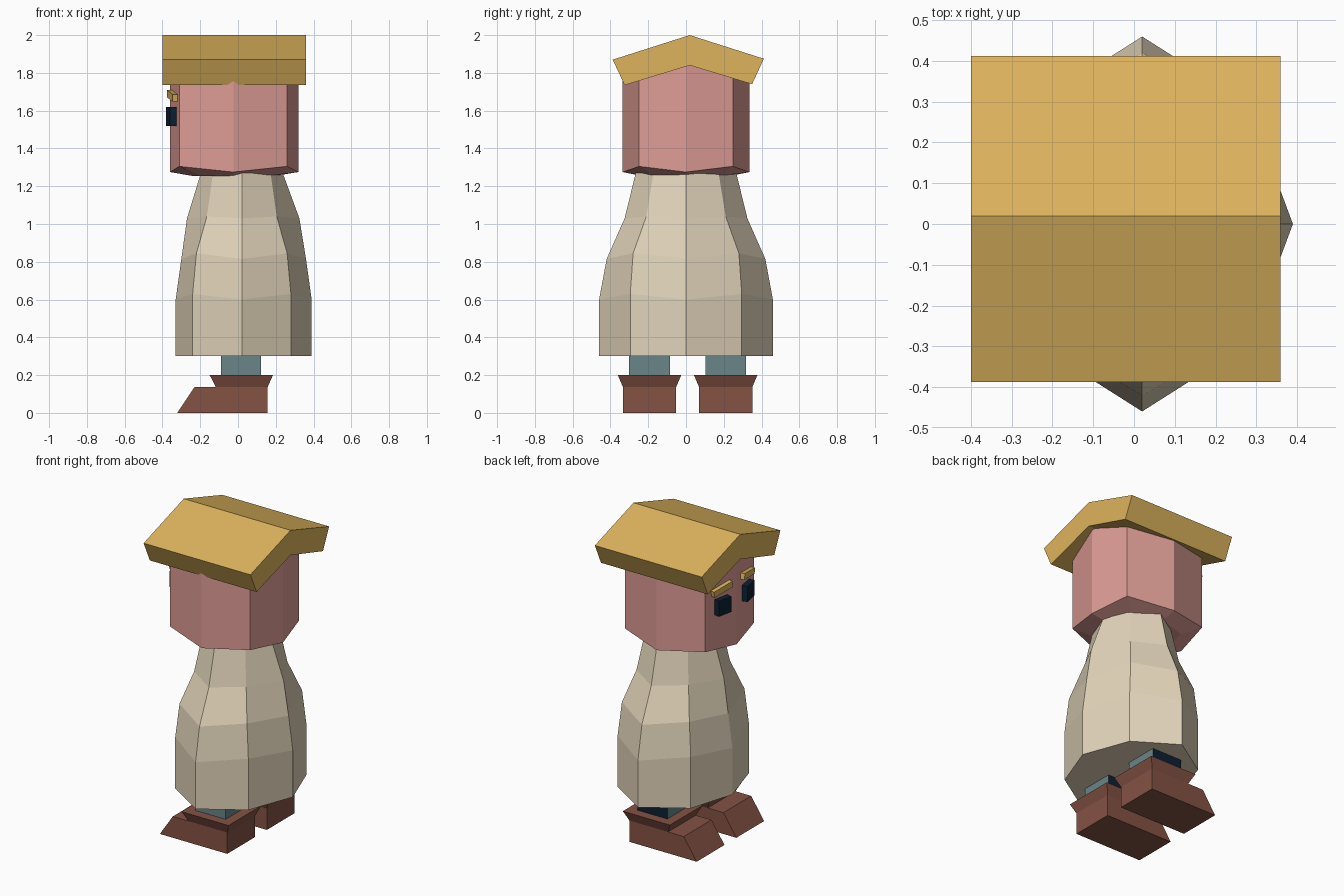
import bpy, bmesh, math
from mathutils import Matrix

if "Cube" in bpy.data.objects:
    bpy.data.objects.remove(bpy.data.objects["Cube"])


def material(name, r, g, b):
    m = bpy.data.materials.new(name)
    lin = lambda c: (c / 255 / 12.92) if c < 10.3 else ((c / 255 + 0.055) / 1.055) ** 2.4
    m.diffuse_color = (lin(r), lin(g), lin(b), 1)
    m.use_nodes = True
    m.node_tree.nodes["Principled BSDF"].inputs["Base Color"].default_value = m.diffuse_color
    return m


LINEN = material("linen", 226, 212, 186)
SKIN = material("pink skin", 222, 156, 149)
STRAW = material("straw yellow", 222, 180, 93)
LEATHER = material("brown leather", 132, 82, 68)
TEAL = material("teal cloth", 106, 133, 137)
NAVY = material("dark navy", 12, 32, 52)


def finish(name, bm, *mats):
    bmesh.ops.recalc_face_normals(bm, faces=bm.faces)
    mesh = bpy.data.meshes.new(name)
    bm.to_mesh(mesh)
    bm.free()
    for m in mats:
        mesh.materials.append(m)
    obj = bpy.data.objects.new(name, mesh)
    bpy.context.collection.objects.link(obj)
    return obj


def loft(bm, rings):
    """Skin a stack of equal-length point rings and cap both ends."""
    loops = [[bm.verts.new(p) for p in ring] for ring in rings]
    n = len(loops[0])
    for a, b in zip(loops, loops[1:]):
        for i in range(n):
            bm.faces.new((a[i], a[(i + 1) % n], b[(i + 1) % n], b[i]))
    bm.faces.new(loops[0][::-1])
    bm.faces.new(loops[-1])


def octagon(x0, x1, xc, xd, y, yd, z, zd):
    """Ring with points on the axes (height z) and on the diagonals (height zd)."""
    return [(x1, 0, z), (xc + xd, yd, zd), (xc, y, z), (xc - xd, yd, zd),
            (x0, 0, z), (xc - xd, -yd, zd), (xc, -y, z), (xc + xd, -yd, zd)]


def rect(x0, x1, y0, y1, z):
    return [(x0, y0, z), (x1, y0, z), (x1, y1, z), (x0, y1, z)]


# Robe: octagonal bell
bm = bmesh.new()
loft(bm, [octagon(x0, x1, 0.02, xd, y, yd, z, zd) for x0, x1, xd, y, yd, z, zd in (
    (-0.33, 0.39, 0.26, 0.46, 0.295, 0.30, 0.30),
    (-0.33, 0.39, 0.26, 0.46, 0.295, 0.60, 0.63),
    (-0.30, 0.36, 0.24, 0.42, 0.28, 0.815, 0.845),
    (-0.27, 0.325, 0.185, 0.325, 0.21, 1.03, 1.04),
    (-0.195, 0.235, 0.15, 0.265, 0.17, 1.275, 1.285))])
finish("robe", bm, LINEN)

# Head: faceted block, gabled top hidden under the hair
bm = bmesh.new()
side = octagon(-0.36, 0.32, -0.025, 0.285, 0.335, 0.248, 1.275, 1.305)
low = [(-0.01 + x * 0.65, y * 0.7, 1.255) for x, y, z in side]
top = [(x, y, 1.87 - 0.3 * abs(y)) for x, y, z in side]
loft(bm, [low, side, top])
finish("head", bm, SKIN)

# Hair: bent slab like a gable roof
bm = bmesh.new()
gable = [(-0.388, 1.87), (0.02, 2.0), (0.412, 1.875), (0.35, 1.74), (0.02, 1.84), (-0.325, 1.735)]
loft(bm, [[(x, y, z) for y, z in gable] for x in (-0.40, 0.36)])
finish("hair", bm, STRAW)


# Face details lie on the two front facets of the head
def face_block(name, x, y, z, size, tilt, mat):
    s = 1 if y > 0 else -1
    bm = bmesh.new()
    bmesh.ops.create_cube(bm, size=1, matrix=Matrix.Translation((x, y, z))
                          @ Matrix.Rotation(-s * math.radians(11.5), 4, 'Z')
                          @ Matrix.Rotation(-s * math.radians(tilt), 4, 'X')
                          @ Matrix.Diagonal((*size, 1)))
    finish(name, bm, mat)


for s, tag in ((1, "left"), (-1, "right")):
    face_block(tag + "_eye", -0.353, s * 0.128, 1.57, (0.036, 0.10, 0.10), 0, NAVY)
    face_block(tag + "_eyebrow", -0.346, s * 0.13, 1.678, (0.03, 0.15, 0.038), 9, STRAW)

# Legs and boots
for yc, tag in ((0.21, "left"), (-0.193, "right")):
    bm = bmesh.new()
    loft(bm, [rect(-0.09, 0.122, yc - 0.108, yc + 0.108, z) for z in (0.15, 0.34)])
    leg = finish(tag + "_leg", bm, TEAL, NAVY)
    for p in leg.data.polygons:  # darker cloth on the +y side
        p.material_index = 1 if p.normal.y > 0.5 else 0

    bm = bmesh.new()  # shoe with a sloping toe
    shoe = [(0.157, 0), (-0.322, 0), (-0.23, 0.137), (0.157, 0.137)]
    loft(bm, [[(x, yc + d, z) for x, z in shoe] for d in (-0.141, 0.141)])
    # flared cuff
    loft(bm, [rect(-0.118, 0.157, yc - 0.141, yc + 0.141, 0.137),
              rect(-0.15, 0.185, yc - 0.168, yc + 0.168, 0.2)])
    finish(tag + "_boot", bm, LEATHER)
